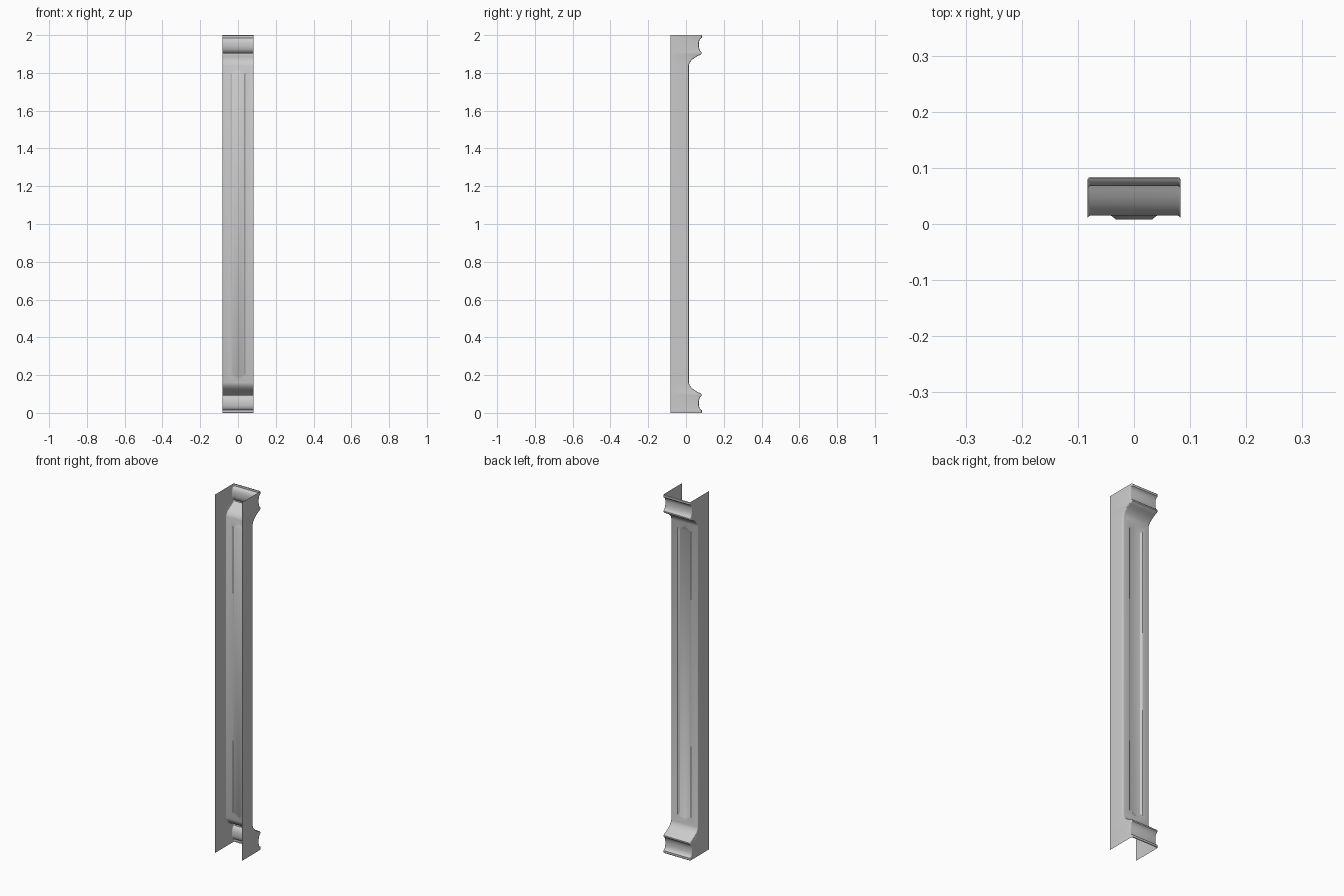
import bpy, bmesh, math

cube = bpy.data.objects.get("Cube")
if cube:
    bpy.data.objects.remove(cube)

W, FRONT, BACK = 0.083, -0.083, 0.015   # half width, open front edge, shaft face
R = 0.006                               # rounding of the upright corners
FLAT = W - R

# One moulding: (distance from the end, depth)
moulding = [(0, 0.081), (0.003, 0.084), (0.014, 0.084), (0.018, 0.077),
            (0.026, 0.071), (0.04, 0.068), (0.06, 0.068), (0.076, 0.071),
            (0.086, 0.077), (0.091, 0.083), (0.098, 0.083), (0.103, 0.078),
            (0.111, 0.061), (0.119, 0.047), (0.127, 0.036), (0.136, 0.027),
            (0.147, 0.019), (0.16, BACK)]

bm = bmesh.new()


def section(z, depth):
    """Channel cross-section: side wall, rounded corner, flat back, mirrored."""
    half = [(-W, FRONT)]
    for i in range(5):
        a = i * math.pi / 8
        half.append((-FLAT - R * math.cos(a), depth - R + R * math.sin(a)))
    pts = half + [(0, depth)] + [(-x, y) for x, y in reversed(half)]
    return [bm.verts.new((x, y, z)) for x, y in pts]


def loft(rows, skip=()):
    for a, b in zip(rows, rows[1:]):
        for i in range(len(a) - 1):
            if i not in skip:
                bm.faces.new((a[i], b[i], b[i + 1], a[i + 1]))


# Mouldings at both ends, joined by the shaft walls
lower = [section(d, y) for d, y in moulding]
upper = [section(2 - d, y) for d, y in reversed(moulding)]
loft(lower)
loft(upper)
bot, top = lower[-1], upper[0]
loft([bot, top], skip=(5, 6))


def panel_ring(x, shoulder, tip, y):
    """Long hexagon with a shallow point at each end."""
    pts = [(-x, shoulder), (-x, 2 - shoulder), (0, 2 - tip),
           (x, 2 - shoulder), (x, shoulder), (0, tip)]
    return [bm.verts.new((px, y, pz)) for px, pz in pts]


# Sunken panel in the back of the shaft
rings = [[bot[5], top[5], top[6], top[7], bot[7], bot[6]],
         panel_ring(0.041, 0.198, 0.178, BACK),
         panel_ring(0.032, 0.207, 0.188, BACK - 0.007)]
for a, b in zip(rings, rings[1:]):
    for i in range(6):
        j = (i + 1) % 6
        bm.faces.new((a[i], a[j], b[j], b[i]))
bm.faces.new(rings[-1])

bmesh.ops.recalc_face_normals(bm, faces=bm.faces)
# Turn the shell so its normals point away from the channel
bm.faces.ensure_lookup_table()
if max(bm.faces, key=lambda f: f.calc_area()).normal.dot(
        max(bm.faces, key=lambda f: f.calc_area()).calc_center_median()) < 0:
    bmesh.ops.reverse_faces(bm, faces=bm.faces)

mesh = bpy.data.meshes.new("pilaster_shell")
bm.to_mesh(mesh)
bm.free()
shell = bpy.data.objects.new("pilaster_shell", mesh)
bpy.context.collection.objects.link(shell)

# Plain grey finish
grey = bpy.data.materials.new("light_grey")
grey.use_nodes = True
colour = (0.6, 0.6, 0.6, 1)
grey.diffuse_color = colour
grey.node_tree.nodes["Principled BSDF"].inputs["Base Color"].default_value = colour
mesh.materials.append(grey)

bpy.ops.object.select_all(action='DESELECT')
shell.select_set(True)
bpy.context.view_layer.objects.active = shell
bpy.ops.object.shade_smooth_by_angle(angle=math.radians(35))
